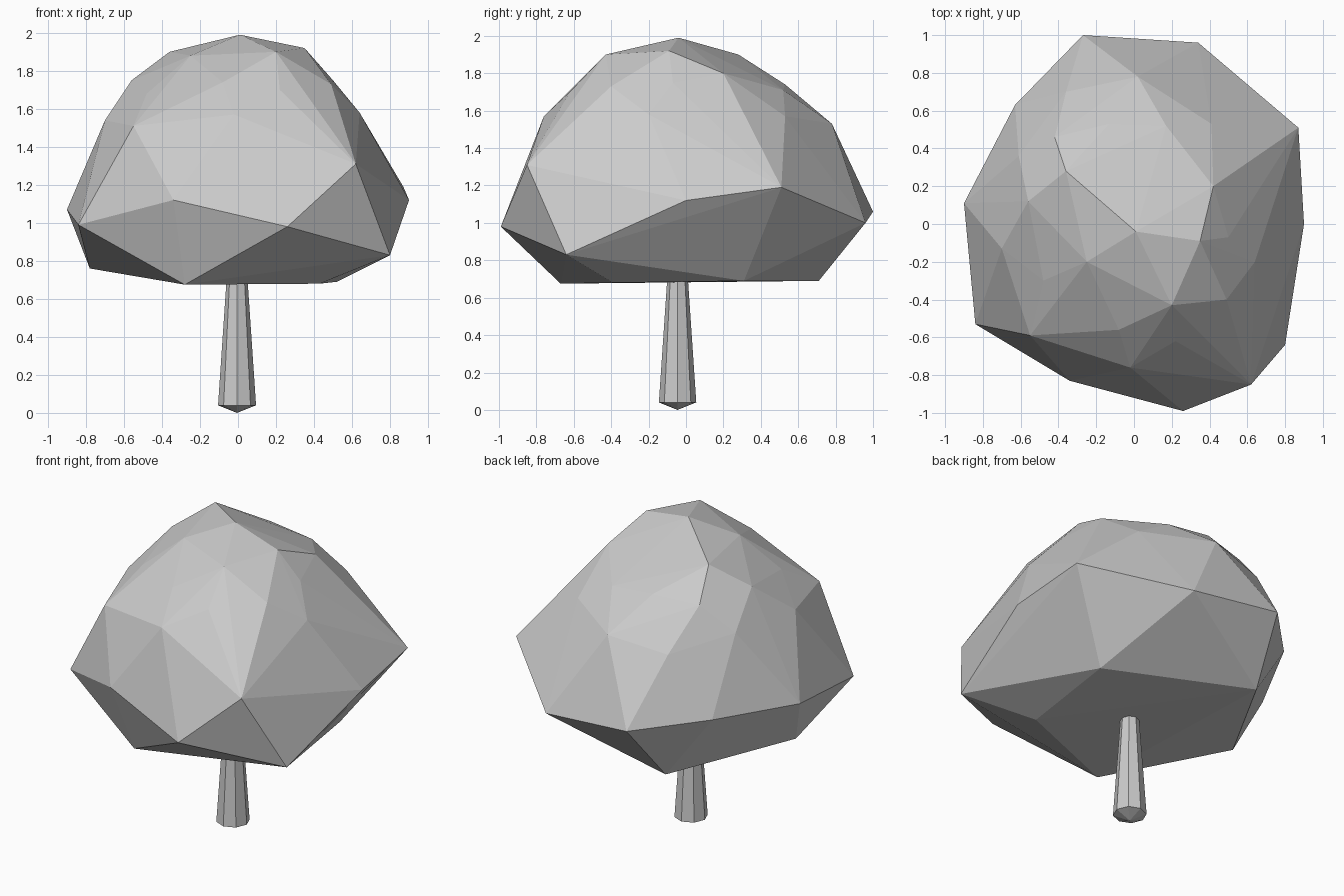
import bpy
import bmesh

old_cube = bpy.data.objects.get("Cube")
if old_cube:
    bpy.data.objects.remove(old_cube, do_unlink=True)


def make_material(name, level):
    material = bpy.data.materials.new(name)
    material.use_nodes = True
    colour = (level, level, level, 1)
    material.diffuse_color = colour
    material.node_tree.nodes["Principled BSDF"].inputs["Base Color"].default_value = colour
    return material


def finish_object(name, bm, material):
    bmesh.ops.recalc_face_normals(bm, faces=bm.faces[:])
    mesh = bpy.data.meshes.new(name)
    bm.to_mesh(mesh)
    bm.free()
    mesh.materials.append(material)
    thing = bpy.data.objects.new(name, mesh)
    bpy.context.collection.objects.link(thing)
    return thing


grey = make_material("plain grey", 0.6)

# Crown corners, ring by ring from the underside to the peak
underside = [
    (-.28, -.67, .675), (.43, -.39, .68), (.52, .31, .69),
    (-.35, .71, .69), (-.78, -.02, .76),
]
rim = [
    (.26, -.99, .98), (.8, -.64, .83), (.62, -.85, 1.31), (.9, 0, 1.12),
    (.87, .51, 1.19), (.34, .96, 1), (-.27, 1, 1.06), (-.63, .63, 1.09),
    (-.9, .11, 1.07), (-.84, -.53, .99), (-.34, -.83, 1.12),
]
shoulder = [
    (-.55, -.59, 1.51), (-.02, -.76, 1.57), (.64, -.2, 1.58),
    (.59, .16, 1.59), (.41, .53, 1.57), (.02, .78, 1.53),
    (-.36, .7, 1.47), (-.61, .36, 1.55), (-.7, -.13, 1.54),
]
upper = [
    (-.48, -.3, 1.68), (-.08, -.56, 1.74), (.22, -.62, 1.7),
    (.49, -.4, 1.73), (.5, -.07, 1.75), (.42, .2, 1.8), (.17, .52, 1.71),
    (-.13, .53, 1.74), (-.42, .46, 1.72), (-.56, .12, 1.75),
]
peak = [
    (-.25, -.2, 1.88), (.2, -.43, 1.9), (.35, -.09, 1.92),
    (-.36, .28, 1.9), (.01, -.04, 1.99),
]

# Faceted crown: a tight skin stretched over the corners
bm = bmesh.new()
for ring in (underside, rim, shoulder, upper, peak):
    for corner in ring:
        bm.verts.new(corner)
bmesh.ops.convex_hull(bm, input=bm.verts[:], use_existing_faces=False)
loose = [v for v in bm.verts if not v.link_faces]
bmesh.ops.delete(bm, geom=loose, context='VERTS')
finish_object("crown", bm, grey)

# Tapered eight-sided trunk with a blunt pointed foot
bm = bmesh.new()
foot, base, top = 0, .04, .75
made = bmesh.ops.create_cone(bm, cap_ends=True, segments=8, radius1=.1,
                             radius2=.052, depth=top - base)
bmesh.ops.translate(bm, verts=made["verts"], vec=(-.005, -.045, (top + base) / 2))
bottom_cap = min(bm.faces, key=lambda f: f.calc_center_median().z)
poked = bmesh.ops.poke(bm, faces=[bottom_cap])
for tip in poked["verts"]:
    tip.co.z = foot
finish_object("trunk", bm, grey)
